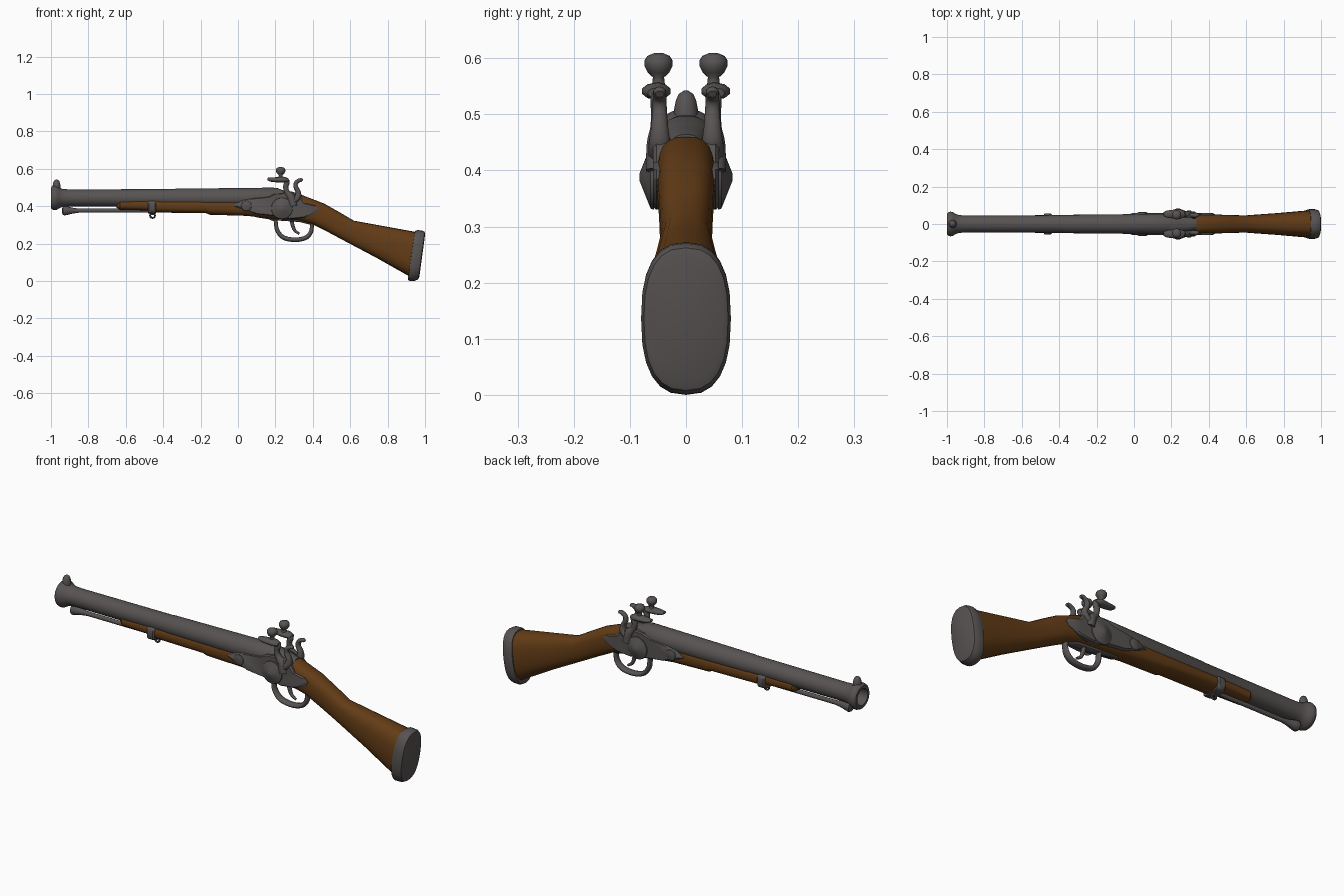
import bpy, bmesh, math
from mathutils import Vector

if "Cube" in bpy.data.objects:
    bpy.data.objects.remove(bpy.data.objects["Cube"])


def material(name, rgb):
    m = bpy.data.materials.new(name)
    m.diffuse_color = (*rgb, 1)
    m.use_nodes = True
    m.node_tree.nodes["Principled BSDF"].inputs["Base Color"].default_value = m.diffuse_color
    return m


STEEL = material("dark_steel", (0.095, 0.086, 0.084))
WOOD = material("walnut_wood", (0.125, 0.045, 0.008))


def finish(name, bm, mat, angle=35):
    bmesh.ops.recalc_face_normals(bm, faces=bm.faces[:])
    me = bpy.data.meshes.new(name)
    bm.to_mesh(me)
    bm.free()
    me.materials.append(mat)
    for p in me.polygons:
        p.use_smooth = True
    me.set_sharp_from_angle(angle=math.radians(angle))
    ob = bpy.data.objects.new(name, me)
    bpy.context.collection.objects.link(ob)
    return ob


def skin(name, rings, mat, closed=False, angle=35):
    """Bridge a list of equal-sized point rings and cap the ends."""
    bm = bmesh.new()
    vs = [[bm.verts.new(p) for p in r] for r in rings]
    n = len(vs[0])
    pairs = list(zip(vs, vs[1:])) + ([(vs[-1], vs[0])] if closed else [])
    for a, b in pairs:
        for i in range(n):
            j = (i + 1) % n
            bm.faces.new((a[i], a[j], b[j], b[i]))
    if not closed:
        bm.faces.new(vs[0])
        bm.faces.new(vs[-1])
    return finish(name, bm, mat, angle)


def spow(v, e):
    return math.copysign(abs(v) ** e, v)


def loft(name, sections, mat, power=2.6, n=24):
    """Sections are (top_x, top_z, bottom_x, bottom_z, half_width)."""
    rings = []
    for tx, tz, bx, bz, w in sections:
        c = Vector(((tx + bx) / 2, 0, (tz + bz) / 2))
        v = Vector(((tx - bx) / 2, 0, (tz - bz) / 2))
        ring = []
        for i in range(n):
            a = 2 * math.pi * i / n
            ring.append(c + v * spow(math.sin(a), 2 / power)
                        + Vector((0, w * spow(math.cos(a), 2 / power), 0)))
        rings.append(ring)
    return skin(name, rings, mat)


def lathe(name, profile, origin, axis, mat, n=24, angle=35):
    """Turn (distance along axis, radius) pairs around an axis."""
    q = Vector(axis).to_track_quat('Z', 'Y')
    rings = [[Vector(origin) + q @ Vector((r * math.cos(2 * math.pi * i / n),
                                           r * math.sin(2 * math.pi * i / n), d))
              for i in range(n)] for d, r in profile]
    return skin(name, rings, mat, angle=angle)


def sweep(name, pts, y, mat, flat=1.0, n=10, steps=4):
    """Smooth tube through (x, z, radius) points in the plane y; flat scales y."""
    p = [Vector(t) for t in pts]
    p = [2 * p[0] - p[1]] + p + [2 * p[-1] - p[-2]]
    path = []
    for a, b, c, d in zip(p, p[1:], p[2:], p[3:]):
        for k in range(steps):
            t = k / steps
            path.append(0.5 * (2 * b + (c - a) * t + (2 * a - 5 * b + 4 * c - d) * t * t
                               + (3 * b - a - 3 * c + d) * t ** 3))
    path.append(p[-2])
    rings = []
    for i, c in enumerate(path):
        d = path[min(i + 1, len(path) - 1)] - path[max(i - 1, 0)]
        nrm = Vector((-d.y, d.x)).normalized()
        rings.append([(c.x + nrm.x * c.z * math.cos(a), y + flat * c.z * math.sin(a),
                       c.y + nrm.y * c.z * math.cos(a))
                      for a in (2 * math.pi * k / n for k in range(n))])
    return skin(name, rings, mat, angle=60)


def ring(name, origin, big, small, mat, n=16, m=8):
    """Ring standing in the xz plane."""
    rings = []
    for i in range(n):
        a = 2 * math.pi * i / n
        rings.append([(origin[0] + math.cos(a) * (big + small * math.cos(b)),
                       origin[1] + small * math.sin(b),
                       origin[2] + math.sin(a) * (big + small * math.cos(b)))
                      for b in (2 * math.pi * k / m for k in range(m))])
    return skin(name, rings, mat, closed=True)


def plate(name, outline, y0, y1, mat, bevel=0.006):
    """Side plate: outline in x, z, extruded in y with softened outer edge."""
    cx = sum(p[0] for p in outline) / len(outline)
    cz = sum(p[1] for p in outline) / len(outline)
    k = 0.93
    inner = [(cx + (x - cx) * k, y1, cz + (z - cz) * k) for x, z in outline]
    s = math.copysign(bevel, y1)
    return skin(name, [[(x, y0, z) for x, z in outline],
                       [(x, y1 - s, z) for x, z in outline], inner], mat)


# Wooden stock: fore-end, wrist and butt in one piece
loft("stock", [
    (-.65, .422, -.65, .392, .025), (-.63, .435, -.63, .380, .045),
    (-.46, .436, -.46, .376, .048), (-.45, .436, -.45, .366, .049),
    (-.17, .436, -.17, .362, .050), (-.15, .437, -.15, .354, .051),
    (.05, .440, .05, .348, .052), (.20, .455, .20, .330, .053),
    (.34, .460, .33, .322, .053), (.46, .414, .40, .303, .051),
    (.54, .369, .48, .262, .048), (.62, .322, .57, .214, .046),
    (.78, .293, .74, .124, .058), (.95, .262, .915, .025, .073)], WOOD)

# Butt plate
loft("butt_plate", [
    (.945, .262, .910, .022, .072), (.947, .268, .908, .006, .077),
    (.960, .272, .920, .000, .080), (.985, .270, .945, .001, .080),
    (.998, .262, .963, .008, .075), (1.0, .245, .970, .024, .066)], STEEL, power=2.5)

# Barrel with flared muzzle and open bore
lathe("barrel", [
    (.60, .030), (.0, .042), (.0, .055), (.006, .062), (.018, .066), (.03, .064),
    (.045, .055), (.06, .049), (.075, .047), (.10, .0455), (.62, .047),
    (.625, .0485), (1.10, .054), (1.19, .055), (1.20, .050)],
    (-1, 0, .444), (1, 0, 0), STEEL, n=32)

# Breech block and tang behind the barrel
loft("breech", [
    (.15, .494, .15, .38, .050), (.21, .497, .21, .38, .050), (.24, .485, .24, .38, .046),
    (.29, .477, .29, .39, .040), (.335, .464, .335, .41, .028)], STEEL)

# Front sight
lathe("front_sight", [(0, .022), (.03, .021), (.045, .018), (.056, .013), (.062, .004)],
      (-.97, 0, .48), (0, 0, 1), STEEL, n=16, angle=60)

# Ramrod and its flared tip
lathe("ramrod", [
    (0, .014), (.004, .023), (.012, .026), (.03, .022), (.06, .015), (.09, .011),
    (.65, .011)], (-.94, 0, .376), (1, 0, 0), STEEL, n=16)

# Barrel band with sling ring
loft("barrel_band", [(x, .432, x, .361, w) for x, w in
                     ((-.482, .05), (-.475, .057), (-.445, .057), (-.438, .05))], STEEL, power=4)
lathe("ring_stud", [(0, .008), (.02, .008)], (-.455, 0, .372), (0, 0, -1), STEEL, n=10)
ring("sling_ring", (-.457, 0, .350), .013, .005, STEEL)

# Trigger guard, its floor plate and the trigger
sweep("trigger_guard", [
    (.17, .336, .008), (.20, .322, .010), (.208, .275, .011), (.240, .234, .012),
    (.30, .220, .012), (.36, .230, .012), (.390, .262, .011), (.396, .31, .010)],
    0, STEEL, flat=1.6)
loft("floor_plate", [(.10, .36, .10, .340, .010), (.20, .345, .20, .324, .020),
                     (.33, .335, .33, .315, .020), (.40, .31, .40, .297, .012)], STEEL, power=4)
sweep("trigger", [(.285, .33, .011), (.293, .295, .010), (.305, .268, .008),
                  (.328, .252, .006)], 0, STEEL)

LOCK = [(-.025, .402), (.02, .430), (.08, .442), (.16, .450), (.20, .468), (.27, .474),
        (.33, .455), (.36, .415), (.415, .402), (.432, .385), (.42, .365), (.36, .338),
        (.28, .330), (.20, .346), (.09, .358), (.03, .380)]

for side, s in (("right", -1), ("left", 1)):
    # Lock plate with pointed boss and front bolster
    plate(side + "_lock_plate", LOCK, s * .035, s * .059, STEEL)
    lathe(side + "_lock_boss", [(0, .058), (.006, .056), (.018, .026), (.026, .006)],
          (.235, s * .057, .388), (0, s, 0), STEEL, n=20)
    lathe(side + "_plate_screw", [(0, .030), (.005, .027), (.009, .014)],
          (.045, s * .056, .402), (0, s, 0), STEEL, n=16)
    # Cock: curved neck, jaw and thumb screw
    sweep(side + "_cock_neck", [
        (.295, .40, .024), (.285, .445, .022), (.262, .475, .015), (.255, .505, .014),
        (.262, .530, .015), (.245, .543, .014), (.215, .543, .012)], s * .050, STEEL, flat=.95)
    sweep(side + "_cock_jaw", [
        (.158, .546, .006), (.175, .542, .011), (.21, .541, .014), (.245, .541, .015),
        (.27, .538, .009)], s * .053, STEEL, flat=1.75)
    lathe(side + "_thumb_screw", [
        (0, .018), (.015, .011), (.025, .010), (.033, .019), (.045, .025), (.055, .025),
        (.063, .020), (.068, .008)], (.228, s * .049, .541), (0, 0, 1), STEEL, n=16, angle=60)
    # Rear spur that curls upward
    sweep(side + "_cock_spur", [
        (.285, .42, .018), (.318, .445, .018), (.322, .475, .014), (.308, .505, .012),
        (.313, .528, .011), (.335, .540, .010), (.345, .536, .007)], s * .047, STEEL, flat=1.15)
